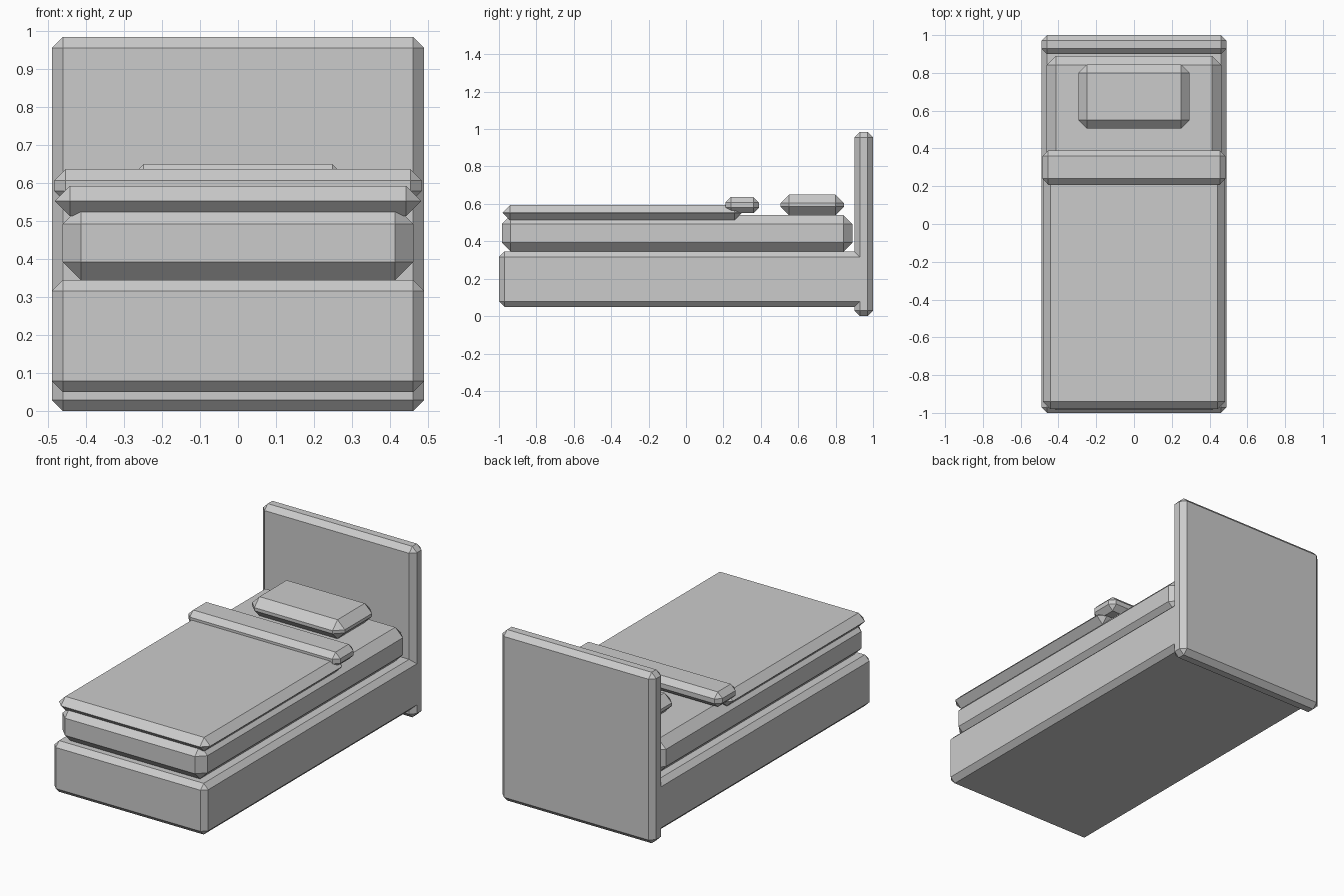
import bpy

cube = bpy.data.objects.get("Cube")
if cube:
    bpy.data.objects.remove(cube, do_unlink=True)

# One plain grey for the whole bed
grey = bpy.data.materials.new("plain_grey")
grey.use_nodes = True
colour = (0.6, 0.6, 0.6, 1)
grey.diffuse_color = colour
grey.node_tree.nodes["Principled BSDF"].inputs["Base Color"].default_value = colour


def chamfered_box(name, half_width, y_range, z_range, chamfer):
    """Flat-shaded box, symmetric in x, with one chamfer on every edge."""
    (y0, y1), (z0, z1) = y_range, z_range
    bpy.ops.mesh.primitive_cube_add(size=1, location=(0, (y0 + y1) / 2, (z0 + z1) / 2))
    box = bpy.context.object
    box.name = box.data.name = name
    box.scale = (2 * half_width, y1 - y0, z1 - z0)
    bpy.ops.object.transform_apply(location=False, rotation=False, scale=True)
    bevel = box.modifiers.new("chamfer", 'BEVEL')
    bevel.width = chamfer
    bevel.segments = 1
    bevel.limit_method = 'NONE'
    box.data.materials.append(grey)
    return box


# Bed frame and headboard
chamfered_box("headboard", 0.49, (0.90, 1.0), (0, 0.985), 0.029)
chamfered_box("bed_base", 0.49, (-1.0, 0.96), (0.05, 0.345), 0.029)

# Bedding
chamfered_box("mattress", 0.462, (-0.985, 0.89), (0.345, 0.54), 0.048)
chamfered_box("blanket", 0.482, (-0.98, 0.30), (0.513, 0.593), 0.0395)
chamfered_box("blanket_fold", 0.484, (0.21, 0.39), (0.55, 0.637), 0.03)
chamfered_box("pillow", 0.295, (0.505, 0.845), (0.54, 0.65), 0.046)
